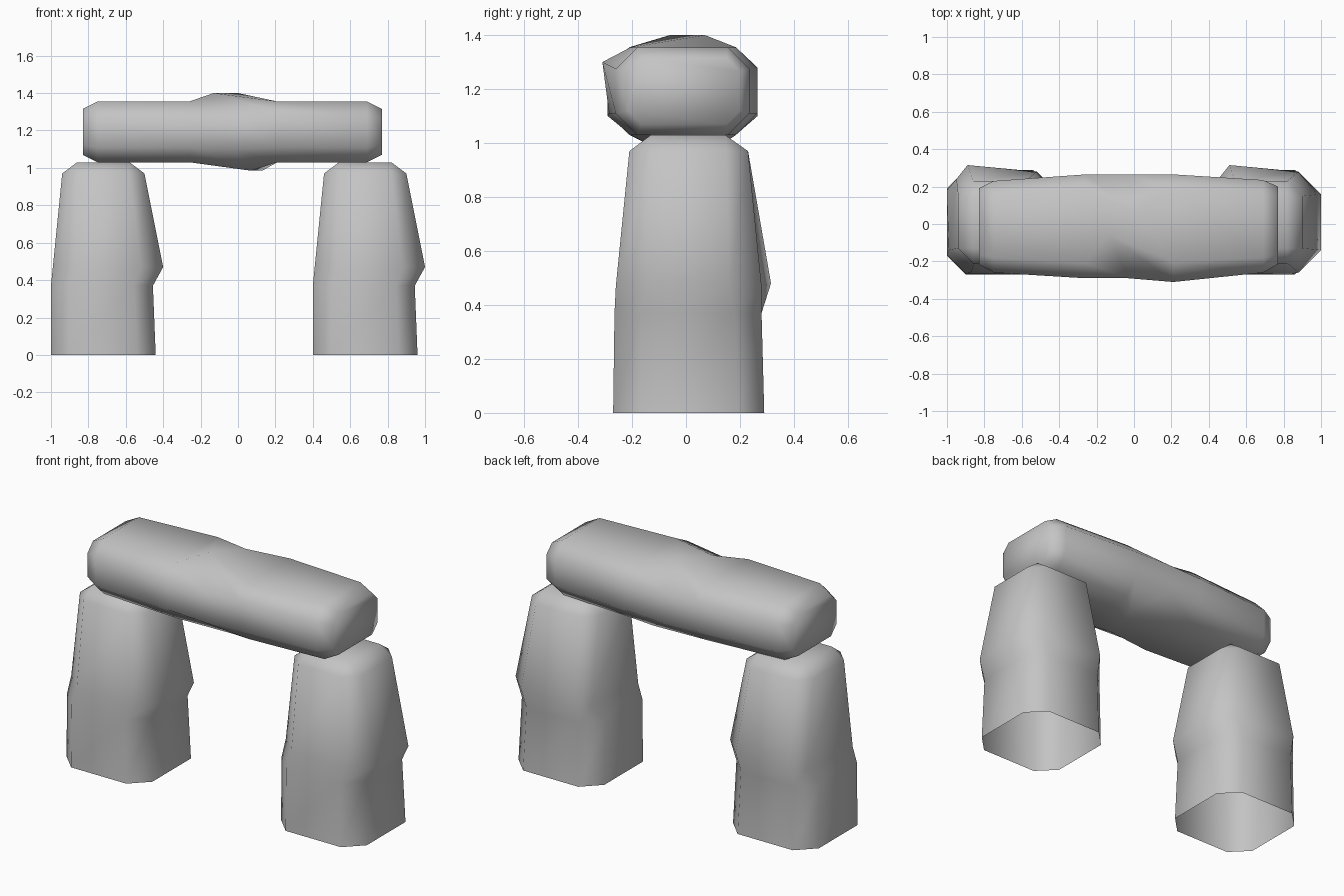
import bpy, bmesh
from mathutils import Vector

cube = bpy.data.objects.get("Cube")
if cube:
    bpy.data.objects.remove(cube, do_unlink=True)

# Single stone colour
stone = bpy.data.materials.new("grey_stone")
stone.use_nodes = True
GREY = (0.55, 0.55, 0.55, 1)
stone.diffuse_color = GREY
bsdf = next(n for n in stone.node_tree.nodes if n.type == 'BSDF_PRINCIPLED')
bsdf.inputs["Base Color"].default_value = GREY
bsdf.inputs["Roughness"].default_value = 0.9


def octagon(a0, a1, b0, b1, cut):
    """Rectangle with cut corners, counter-clockwise from the high-a side."""
    c = cut
    return [(a1, b0 + c), (a1, b1 - c), (a1 - c, b1), (a0 + c, b1),
            (a0, b1 - c), (a0, b0 + c), (a0 + c, b0), (a1 - c, b0)]


def loft(name, rings, cap_start=True):
    """Skin a list of eight-point rings into one smooth-shaded stone."""
    bm = bmesh.new()
    loops = [[bm.verts.new(p) for p in ring] for ring in rings]
    for lower, upper in zip(loops, loops[1:]):
        for i in range(8):
            j = (i + 1) % 8
            bm.faces.new((lower[i], lower[j], upper[j], upper[i]))
    bm.faces.new(loops[-1])
    if cap_start:
        bm.faces.new(loops[0][::-1])
    bmesh.ops.remove_doubles(bm, verts=bm.verts, dist=0.001)
    bmesh.ops.recalc_face_normals(bm, faces=bm.faces)
    for f in bm.faces:
        f.smooth = True
    mesh = bpy.data.meshes.new(name)
    bm.to_mesh(mesh)
    bm.free()
    mesh.materials.append(stone)
    obj = bpy.data.objects.new(name, mesh)
    bpy.context.collection.objects.link(obj)
    return obj


# Upright stones: height, x range, y range, corner cut
PILLAR = [
    (0.00, -0.30, 0.26, -0.27, 0.29, 0.10),
    (0.37, -0.30, 0.245, -0.265, 0.28, 0.10),
    (0.47, -0.29, 0.30, -0.26, 0.28, 0.12),
    (0.97, -0.24, 0.20, -0.21, 0.23, 0.08),
    (1.03, -0.16, 0.12, -0.13, 0.145, 0.0),
]
pillar_rings = [[Vector((x, y, z)) for x, y in octagon(*r)] for z, *r in PILLAR]
# Chipped back corner on the bulge
pillar_rings[2][3] = Vector((-0.19, 0.315, 0.48))
pillar_rings[2][4] = Vector((-0.25, 0.24, 0.47))

for name, x in (("right_pillar", -0.7), ("left_pillar", 0.7)):
    loft(name, pillar_rings, cap_start=False).location.x = x

# Lintel stone: x position, y range, z range, corner cut
LINTEL = [
    (-0.83, -0.215, 0.19, 1.07, 1.315, 0.05),
    (-0.75, -0.26, 0.23, 1.03, 1.355, 0.08),
    (-0.26, -0.29, 0.265, 1.03, 1.355, 0.08),
    (-0.03, -0.29, 0.265, 1.02, 1.36, 0.08),
    (0.21, -0.285, 0.265, 1.03, 1.355, 0.08),
    (0.69, -0.26, 0.235, 1.03, 1.355, 0.08),
    (0.77, -0.215, 0.20, 1.07, 1.315, 0.05),
]
lintel_rings = [[Vector((x, y, z)) for y, z in octagon(*r)] for x, *r in LINTEL]
# Hump on top, belly underneath and knob on the front
lintel_rings[3][2] = Vector((0.0, 0.07, 1.40))
lintel_rings[3][3] = Vector((-0.13, -0.06, 1.40))
lintel_rings[3][6] = Vector((0.07, -0.12, 0.985))
lintel_rings[3][7] = Vector((0.13, 0.12, 0.985))
lintel_rings[4][4] = Vector((0.21, -0.31, 1.30))
loft("lintel", lintel_rings)
